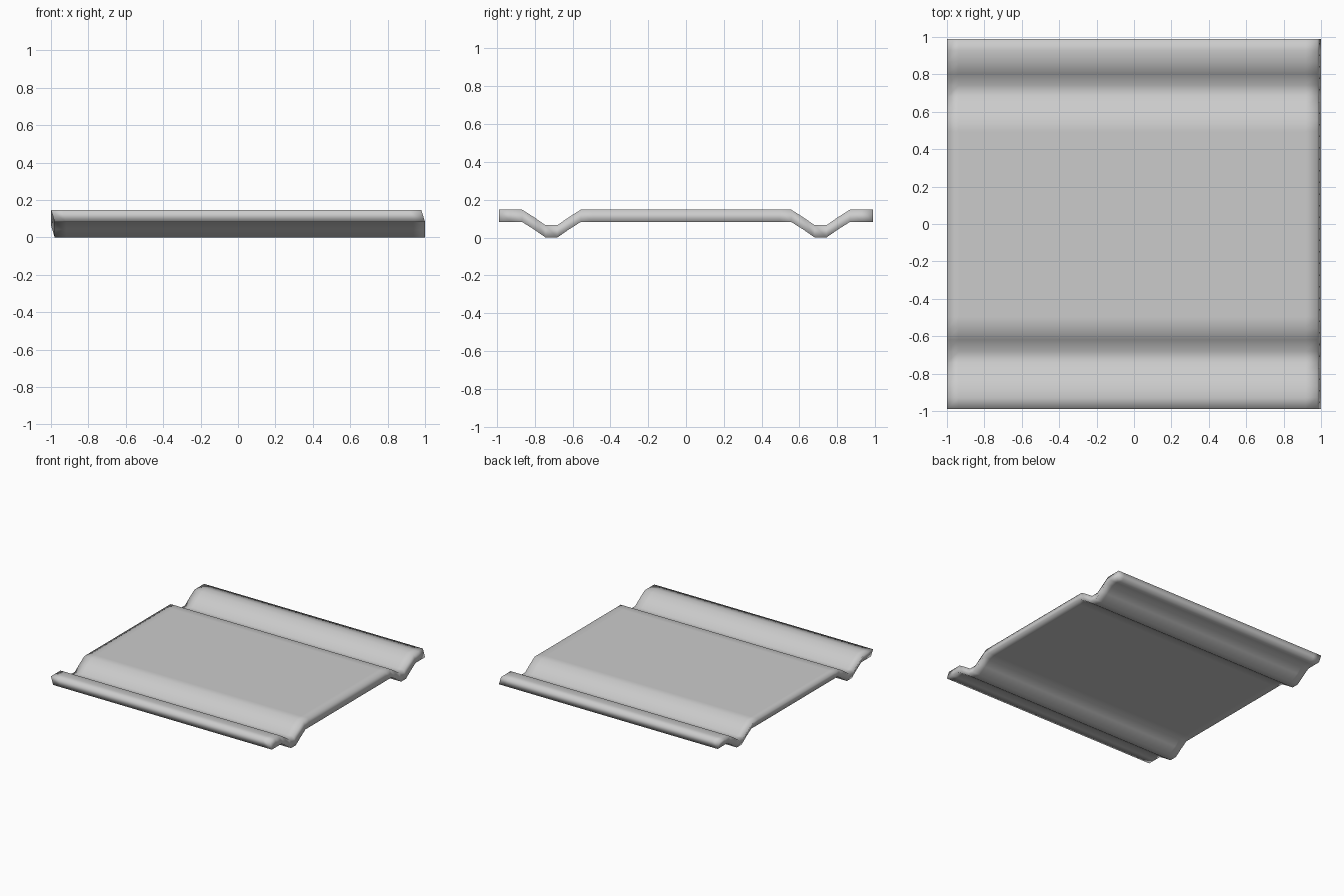
import bpy, bmesh
from mathutils import Vector

if "Cube" in bpy.data.objects:
    bpy.data.objects.remove(bpy.data.objects["Cube"])

N = 32                      # grid divisions each way
HALF = 0.99
TOP = 0.147
OFFSET = Vector((0.02, 0, -0.065))   # slanted thickness of the sheet

# groove heights by row, counted inward from each long edge
groove = {3: 0.108, 4: 0.065, 5: 0.065, 6: 0.108}

# top skin: a grid pressed into two mirrored channels
bm = bmesh.new()
bmesh.ops.create_grid(bm, x_segments=N, y_segments=N, size=HALF)
step = 2 * HALF / N
for v in bm.verts:
    row = round((HALF - abs(v.co.y)) / step)
    v.co.z = groove.get(row, TOP)
    v.co.x -= OFFSET.x / 2

# thickness: extrude a copy down and flip the result outward
res = bmesh.ops.extrude_face_region(bm, geom=bm.faces[:], use_keep_orig=True)
bmesh.ops.translate(bm, vec=OFFSET,
                    verts=[g for g in res["geom"] if isinstance(g, bmesh.types.BMVert)])
bmesh.ops.recalc_face_normals(bm, faces=bm.faces[:])
for f in bm.faces:
    f.smooth = True

mesh = bpy.data.meshes.new("channelled_panel")
bm.to_mesh(mesh)
bm.free()
panel = bpy.data.objects.new("channelled_panel", mesh)
bpy.context.collection.objects.link(panel)
